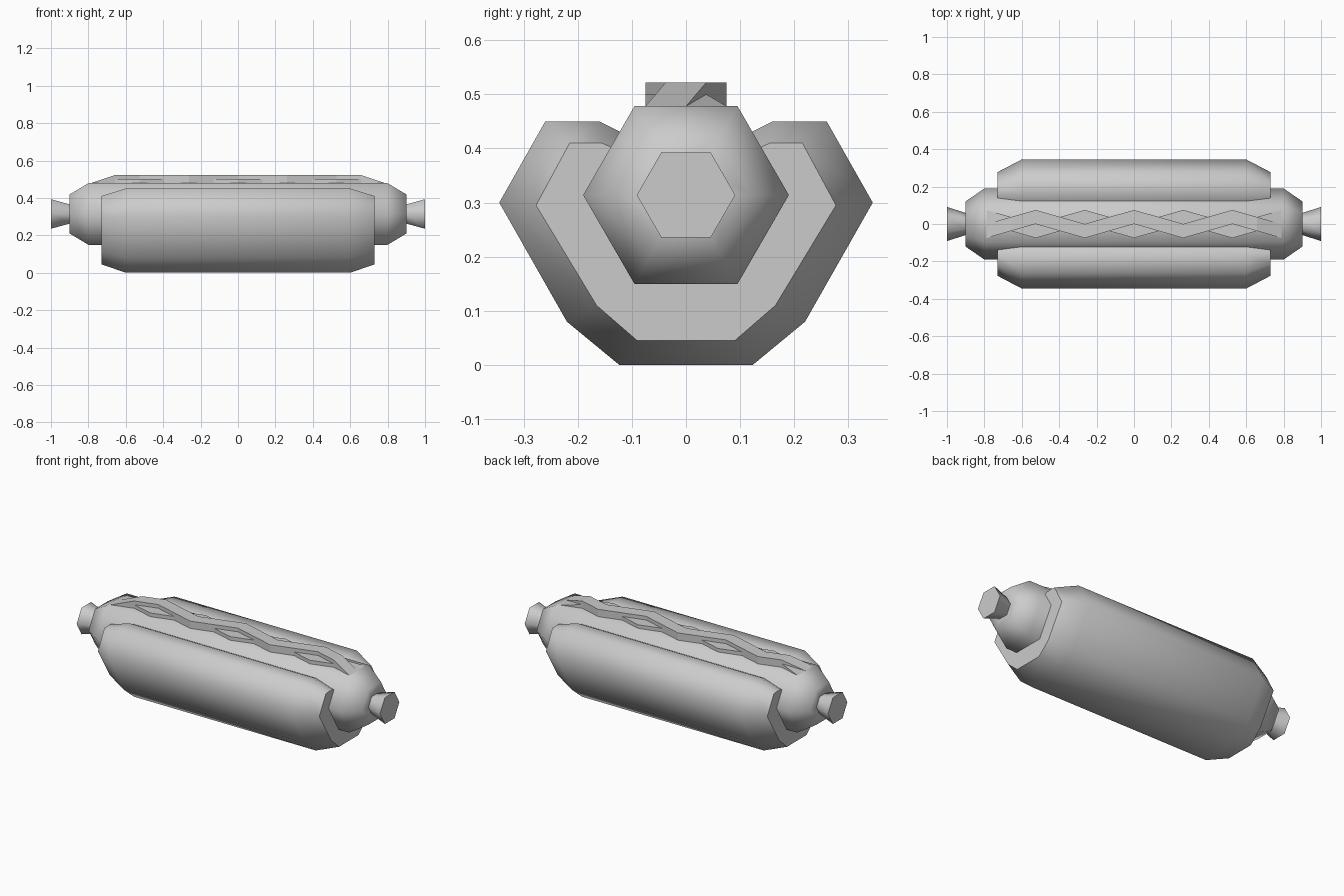
import bpy, bmesh, math

if "Cube" in bpy.data.objects:
    bpy.data.objects.remove(bpy.data.objects["Cube"])


def loft(name, rings, angle=None):
    """Skin a list of equally sized vertex rings and cap both ends."""
    bm = bmesh.new()
    rows = [[bm.verts.new(p) for p in ring] for ring in rings]
    n = len(rows[0])
    for a, b in zip(rows, rows[1:]):
        for i in range(n):
            j = (i + 1) % n
            bm.faces.new((a[i], a[j], b[j], b[i]))
    bm.faces.new(rows[0][::-1])
    bm.faces.new(rows[-1])
    bmesh.ops.recalc_face_normals(bm, faces=bm.faces)
    mesh = bpy.data.meshes.new(name)
    bm.to_mesh(mesh)
    bm.free()
    obj = bpy.data.objects.new(name, mesh)
    bpy.context.collection.objects.link(obj)
    if angle:
        bpy.ops.object.select_all(action='DESELECT')
        obj.select_set(True)
        bpy.context.view_layer.objects.active = obj
        bpy.ops.object.shade_smooth_by_angle(angle=math.radians(angle))
    return obj


def hexagon(x, r, z=0.314):
    return [(x, r * math.cos(k * math.pi / 3), z + r * math.sin(k * math.pi / 3))
            for k in range(6)]


# sausage: six-sided, with pinched flared tips
half = [(0.8, 0.19), (0.9, 0.121), (0.902, 0.06), (1.0, 0.091)]
stations = [(-x, r) for x, r in reversed(half)] + half
loft("sausage", [hexagon(x, r) for x, r in stations], 65)


# bun: mirrored U profile, shrunk at both ends
def bun_ring(x, right, notch):
    left = [(-y, z) for y, z in reversed(right)]
    return [(x, y, z) for y, z in right + [(0, notch)] + left]


full = [(0.123, 0), (0.22, 0.08), (0.345, 0.30), (0.26, 0.45), (0.16, 0.45), (0.09, 0.415)]
small = [(0.09, 0.045), (0.165, 0.11), (0.277, 0.295), (0.215, 0.41), (0.155, 0.41), (0.09, 0.38)]
loft("bun", [bun_ring(-0.73, small, 0.25), bun_ring(-0.6, full, 0.25),
             bun_ring(0.6, full, 0.25), bun_ring(0.73, small, 0.25)], 65)


# sauce: two zigzag ribbons in opposite phase, tapering down at the ends
def ribbon(name, phase, top):
    step, base, w = 0.263, 0.47, 0.0375
    pts = [(k * step, phase * 0.0375 * (-1) ** k, top) for k in range(-2, 3)]
    for s in (-1, 1):
        ends = [(s * 2.5 * step, 0, top), (s * 3 * step, -phase * 0.0375, 0.478)]
        pts = ends[::-1] + pts if s < 0 else pts + ends
    loft(name, [[(x, y - w, base), (x, y + w, base), (x, y + w, z), (x, y - w, z)]
                for x, y, z in pts])


ribbon("sauce_upper", 1, 0.522)
ribbon("sauce_lower", -1, 0.5)
